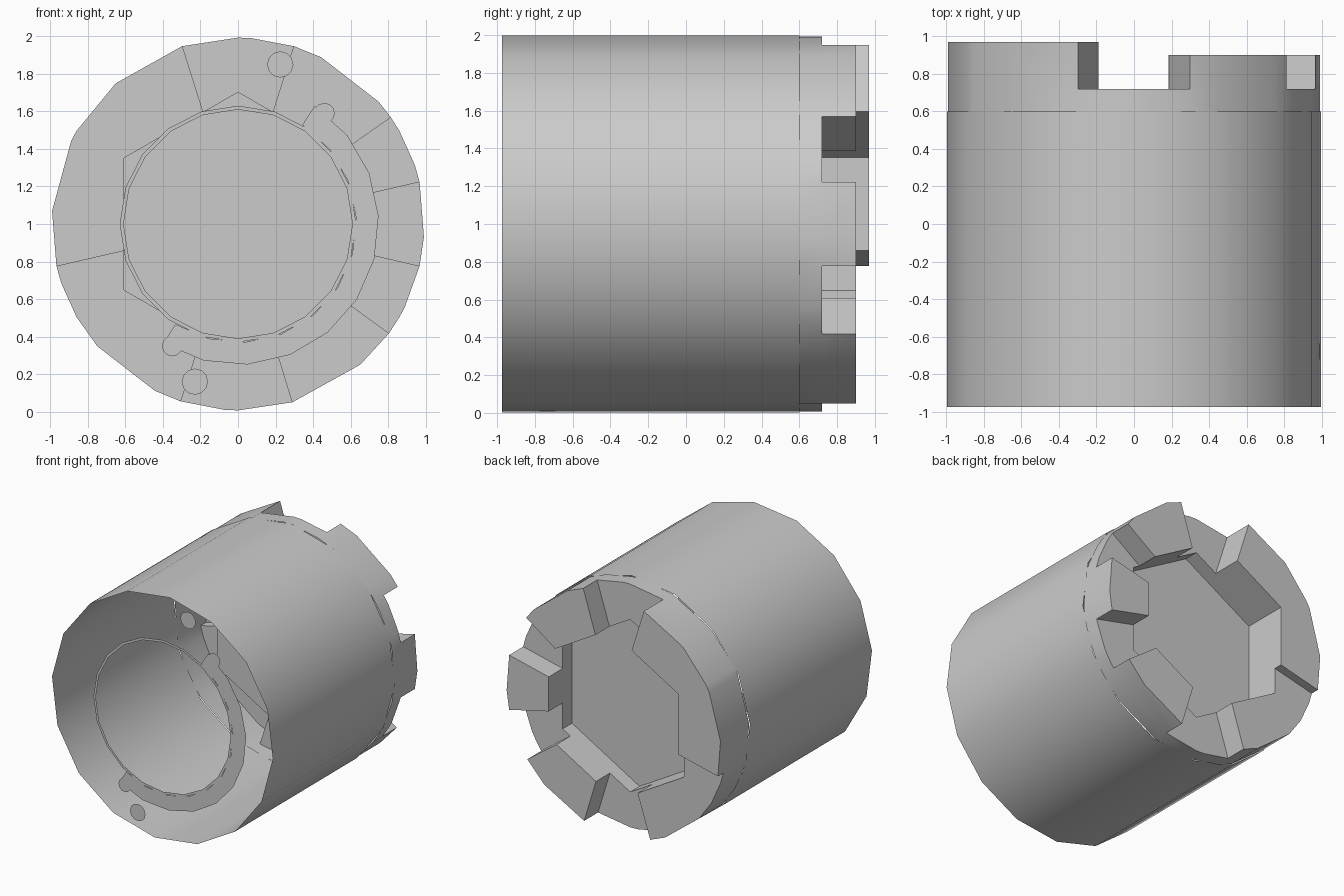
import bpy, bmesh, math

cube = bpy.data.objects.get("Cube")
if cube:
    bpy.data.objects.remove(cube, do_unlink=True)

grey = bpy.data.materials.new("plain_grey")
grey.use_nodes = True
colour = (0.6, 0.6, 0.6, 1)
grey.diffuse_color = colour
grey.node_tree.nodes["Principled BSDF"].inputs["Base Color"].default_value = colour

FRONT, SEAM, PLATE, TOOTH, COLLAR = -0.975, 0.6, 0.72, 0.9, 0.97


def polar(r, deg, y):
    a = math.radians(deg)
    return (r * math.cos(a), y, 1 + r * math.sin(a))


def make(name, quads, smooth=False):
    """Build one sheet object from a list of polygons."""
    bm = bmesh.new()
    for q in quads:
        bm.faces.new([bm.verts.new(p) for p in q])
    bmesh.ops.remove_doubles(bm, verts=bm.verts, dist=0.0005)
    bmesh.ops.recalc_face_normals(bm, faces=bm.faces)
    mesh = bpy.data.meshes.new(name)
    bm.to_mesh(mesh)
    bm.free()
    mesh.materials.append(grey)
    ob = bpy.data.objects.new(name, mesh)
    bpy.context.collection.objects.link(ob)
    if smooth:
        bpy.ops.object.select_all(action="DESELECT")
        ob.select_set(True)
        bpy.context.view_layer.objects.active = ob
        bpy.ops.object.shade_smooth_by_angle(angle=math.radians(32))
    return ob


def hex_radius(deg):
    return 0.61 / math.cos(math.radians((deg + 30) % 60 - 30))


# Open outer shell
turn = [-4 + 22.5 * i for i in range(17)]
make("outer_shell", [[polar(1, a, FRONT), polar(1, b, FRONT),
                      polar(1, b, SEAM), polar(1, a, SEAM)]
                     for a, b in zip(turn, turn[1:])], smooth=True)

# Castellated back end: start angle, end angle, height
teeth = [(-13, 13, TOOTH), (35, 72.5, TOOTH), (107.5, 193, COLLAR),
         (193, 252, TOOTH), (287, 324, TOOTH)]


def height(deg):
    for s, e, h in teeth:
        if s < deg < e or s < deg - 360 < e:
            return h
    return PLATE


breaks = {x % 360 for s, e, h in teeth for x in (s, e)}
rim = {-4 + 22.5 * i for i in range(1, 17)}
rim = {a for a in rim if min(abs(a - b) for b in breaks) > 3}
angles = sorted(breaks | rim | {30 + 60 * i for i in range(6)})
angles.append(angles[0] + 360)
R = 0.993
quads = []
for a, b in zip(angles, angles[1:]):
    h = height((a + b) / 2 % 360)
    ra, rb = hex_radius(a), hex_radius(b)
    quads.append([polar(ra, a, h), polar(rb, b, h), polar(R, b, h), polar(R, a, h)])
    levels = [y for y in (SEAM, PLATE, TOOTH, COLLAR) if y <= h]
    for lo, hi in zip(levels, levels[1:]):
        quads.append([polar(R, a, lo), polar(R, b, lo), polar(R, b, hi), polar(R, a, hi)])
        quads.append([polar(ra, a, lo), polar(rb, b, lo), polar(rb, b, hi), polar(ra, a, hi)])
# Tooth flanks
for a in breaks:
    lo, hi = sorted((height((a - 1) % 360), height((a + 1) % 360)))
    r = hex_radius(a)
    quads.append([polar(r, a, lo), polar(R, a, lo), polar(R, a, hi), polar(r, a, hi)])
make("back_teeth", quads, smooth=True)

# Floor of the hexagonal recess
make("hex_recess_floor", [[polar(hex_radius(30), 30 + 60 * i, SEAM) for i in range(6)]])


# Thin flat pieces at the front
def band(name, r0, r1, start, end, n, y):
    ts = [start + (end - start) * i / n for i in range(n + 1)]
    make(name, [[polar(r0, a, y), polar(r0, b, y), polar(r1, b, y), polar(r1, a, y)]
                for a, b in zip(ts, ts[1:])])


def disc(name, cx, cz, r, y):
    make(name, [[(cx + r * math.cos(t), y, cz + r * math.sin(t))
                 for t in (math.tau * i / 12 for i in range(12))]])


band("front_ring", 0.61, 0.63, 0, 360, 20, FRONT + 0.01)
band("front_crescent", 0.63, 0.75, -122, 57, 10, FRONT + 0.01)
for side, (nx, nz, px, pz) in {"upper": (0.46, 1.59, 0.225, 1.85),
                               "lower": (-0.35, 0.35, -0.23, 0.16)}.items():
    disc(side + "_crescent_tip", nx, nz, 0.055, FRONT + 0.011)
    disc(side + "_pin_face", px, pz, 0.07, FRONT + 0.01)
